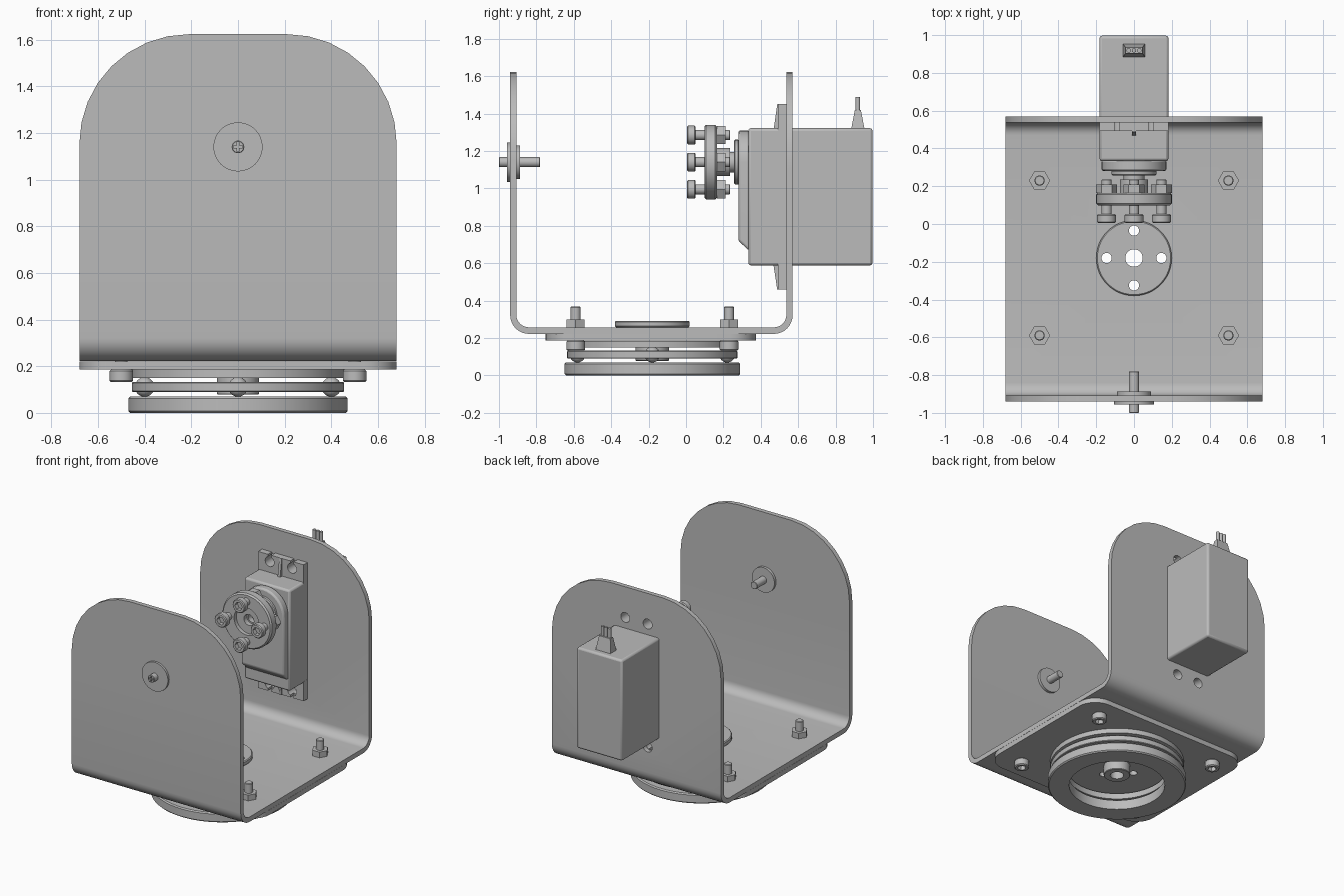
import bpy, bmesh, math
from mathutils import Vector

if "Cube" in bpy.data.objects:
    bpy.data.objects.remove(bpy.data.objects["Cube"], do_unlink=True)

grey = bpy.data.materials.new("metal grey")
grey.use_nodes = True
COL = (0.5, 0.5, 0.5, 1)
grey.diffuse_color = COL
grey.node_tree.nodes["Principled BSDF"].inputs["Base Color"].default_value = COL

PIVOT = 1.14        # height of the tilt axis
PAN_Y = -0.18       # centre of the pan bearing


def place(u, v, h, axis):
    return Vector({"X": (h, u, v), "Y": (u, h, v), "Z": (u, v, h)}[axis])


def finish(name, bm, bevel=0):
    bmesh.ops.remove_doubles(bm, verts=bm.verts, dist=1e-5)
    bmesh.ops.recalc_face_normals(bm, faces=bm.faces)
    mesh = bpy.data.meshes.new(name)
    bm.to_mesh(mesh)
    bm.free()
    mesh.materials.append(grey)
    ob = bpy.data.objects.new(name, mesh)
    bpy.context.collection.objects.link(ob)
    if bevel:
        mod = ob.modifiers.new("bevel", "BEVEL")
        mod.width, mod.segments, mod.limit_method = bevel, 2, "ANGLE"
    return ob


def prism(name, pts, a, b, axis, bevel=0):
    """Extrude an outline from a to b along an axis."""
    bm = bmesh.new()
    ends = [[bm.verts.new(place(u, v, h, axis)) for u, v in pts] for h in (a, b)]
    for ring in ends:
        bm.faces.new(ring)
    for i in range(len(pts)):
        j = (i + 1) % len(pts)
        bm.faces.new((ends[0][i], ends[0][j], ends[1][j], ends[1][i]))
    return finish(name, bm, bevel)


def box(name, x, y, z, bevel=0):
    return prism(name, [(x[0], y[0]), (x[1], y[0]), (x[1], y[1]), (x[0], y[1])], *z, "Z", bevel)


def lathe(name, profile, centre, axis, n=48):
    """Revolve a closed (radius, height) profile."""
    bm = bmesh.new()
    rings = []
    for i in range(n):
        t = math.tau * i / n
        rings.append([bm.verts.new(place(centre[0] + r * math.cos(t), centre[1] + r * math.sin(t), h, axis))
                      for r, h in profile])
    m = len(profile)
    for i in range(n):
        p, q = rings[i], rings[(i + 1) % n]
        for k in range(m):
            if profile[k][0] + profile[(k + 1) % m][0] > 0:
                bm.faces.new((p[k], q[k], q[(k + 1) % m], p[(k + 1) % m]))
    return finish(name, bm)


def disc(name, r, a, b, centre, axis, inner=0, c=0, n=48):
    """Cylinder or ring with chamfered outer edges."""
    outer = [(r - c, a), (r, a + c), (r, b - c), (r - c, b)] if c else [(r, a), (r, b)]
    return lathe(name, [(inner, a)] + outer + [(inner, b)], centre, axis, n)


def fillet(corners, steps=8):
    """Round the corners of an outline; each corner is (u, v, radius)."""
    out = []
    for i, (u, v, r) in enumerate(corners):
        p = Vector((u, v))
        if not r:
            out.append((u, v))
            continue
        d0 = (Vector(corners[i - 1][:2]) - p).normalized()
        d1 = (Vector(corners[(i + 1) % len(corners)][:2]) - p).normalized()
        c = p + (d0 + d1) * r
        for k in range(steps + 1):
            t = math.pi / 2 * k / steps
            out.append(tuple(c - d1 * r * math.cos(t) - d0 * r * math.sin(t)))
    return out


def cut(ob, cutters, op="DIFFERENCE"):
    bpy.context.view_layer.objects.active = ob
    for c in cutters:
        mod = ob.modifiers.new("cut", "BOOLEAN")
        mod.operation, mod.object, mod.solver = op, c, "EXACT"
        bpy.ops.object.modifier_apply(modifier=mod.name)
        bpy.data.objects.remove(c, do_unlink=True)
    return ob


def bolt(name, centre, axis, head, tip, nut):
    """Socket head bolt with a hex nut."""
    h = disc(name + "_head", 0.05, *head, centre, axis, c=0.006, n=32)
    cut(h, [disc("socket", 0.03, head[0] - 0.02, head[0] + 0.03, centre, axis, n=6)])
    disc(name + "_shank", 0.027, head[1] - 0.01, tip, centre, axis, c=0.004, n=24)
    disc(name + "_nut", 0.056, *nut, centre, axis, n=6)


def around(centre, r):
    return [(centre[0] + r * math.cos(k * math.pi / 2), centre[1] + r * math.sin(k * math.pi / 2)) for k in range(4)]


def horn_cutters(centre, axis, a, b):
    return [disc("hole", 0.027, a, b, c, axis, n=24) for c in around(centre, 0.145)] + \
           [disc("hole", 0.046, a, b, centre, axis, n=32)]


# U-shaped bracket with rounded uprights
bracket = prism("bracket", fillet([(-0.94, 0.222, 0.1), (0.57, 0.222, 0.1), (0.57, 1.7, 0), (0.537, 1.7, 0),
                (0.537, 0.257, 0.067), (-0.907, 0.257, 0.067), (-0.907, 1.7, 0), (-0.94, 1.7, 0)]),
                -0.68, 0.68, "X")
outline = fillet([(-0.8, 0.1, 0), (0.8, 0.1, 0), (0.8, 1.0, 0), (0.68, 1.0, 0), (0.68, 1.623, 0.47),
                  (-0.68, 1.623, 0.47), (-0.68, 1.0, 0), (-0.8, 1.0, 0)])
cut(bracket, [prism("outline", outline, -1.2, 1.2, "Y")], "INTERSECT")
pan = (0, PAN_Y)
mounts = [(sx * 0.09, z) for sx in (-1, 1) for z in (0.505, 1.4)]
cut(bracket, [disc("hole", 0.036, 0.5, 0.6, m, "Y", n=24) for m in mounts] + horn_cutters(pan, "Z", 0.1, 0.4))

# Base plate, bearing and pan horn
plate = prism("base_plate", fillet([(-0.68, -0.75, 0.14), (0.68, -0.75, 0.14),
              (0.68, 0.375, 0.14), (-0.68, 0.375, 0.14)]), 0.186, 0.221, "Z")
cut(plate, horn_cutters(pan, "Z", 0.1, 0.4))
upper = disc("upper_race", 0.455, 0.15, 0.185, pan, "Z")
cut(upper, horn_cutters(pan, "Z", 0.1, 0.4))
disc("ball_cage", 0.455, 0.09, 0.132, pan, "Z", inner=0.34, c=0.004, n=64)
disc("lower_race", 0.47, 0, 0.07, pan, "Z", inner=0.325, c=0.008, n=64)
for i, (x, y) in enumerate(around(pan, 0.4)):
    bm = bmesh.new()
    bmesh.ops.create_uvsphere(bm, u_segments=24, v_segments=12, radius=0.042)
    bmesh.ops.translate(bm, verts=bm.verts, vec=(x, y, 0.111))
    finish(f"bearing_ball_{i}", bm)
disc("pan_hub", 0.09, 0.078, 0.155, pan, "Z", inner=0.046, c=0.004)
cut(disc("pan_horn", 0.2, 0.257, 0.292, pan, "Z", c=0.006), horn_cutters(pan, "Z", 0.1, 0.4))
for i, c in enumerate([(x, y) for x in (-0.5, 0.5) for y in (-0.59, 0.23)]):
    bolt(f"base_bolt_{i}", c, "Z", (0.132, 0.186), 0.368, (0.257, 0.298))

# Idle pivot on the front upright
axis_c = (0, PIVOT)
disc("pivot_outer_washer", 0.105, -0.956, -0.938, axis_c, "Y")
disc("pivot_inner_washer", 0.09, -0.908, -0.888, axis_c, "Y")
pin = disc("pivot_pin", 0.027, -1.0, -0.78, axis_c, "Y", c=0.003, n=24)
cut(pin, [box("slot", (-a, a), (-1.1, -0.985), (PIVOT - b, PIVOT + b)) for a, b in ((0.005, 0.02), (0.02, 0.005))])

# Servo body and lid
box("servo_body", (-0.183, 0.183), (0.333, 0.997), (0.588, 1.322), 0.014)
lid = prism("servo_lid", fillet([(-0.172, 0.665, 0), (0.172, 0.665, 0), (0.172, 1.31, 0.171),
            (-0.172, 1.31, 0.171)]), 0.28, 0.34, "Y", 0.012)
for v in lid.data.vertices:
    if v.co.y < 0.3 and v.co.z < 0.7:
        v.co.z += 0.055
disc("servo_boss", 0.12, 0.257, 0.285, axis_c, "Y", c=0.006)

# Slotted mounting ears with stiffening ribs
for label, edge, root, s in (("upper", 1.45, 1.30, 1), ("lower", 0.458, 0.60, -1)):
    ear = box(label + "_ear", (-0.183, 0.183), (0.492, 0.537), sorted((edge, root)))
    hz = edge - s * 0.05
    cut(ear, [disc("hole", 0.036, 0.4, 0.6, (sx * 0.09, hz), "Y", n=24) for sx in (-1, 1)] +
             [box("slot", (sx * 0.09 - 0.014, sx * 0.09 + 0.014), (0.4, 0.6), sorted((hz, edge + s * 0.05)))
              for sx in (-1, 1)])
    prism(label + "_rib", [(0.5, edge), (0.488, edge), (0.468, root + s * 0.01), (0.5, root)], -0.01, 0.01, "X")

# Tilt horn with its bolts and hub
horn = disc("tilt_horn", 0.2, 0.098, 0.165, axis_c, "Y", c=0.01)
cut(horn, [disc("recess", 0.1, 0.05, 0.125, axis_c, "Y"), disc("hole", 0.04, 0.05, 0.2, axis_c, "Y", n=24)])
disc("tilt_hub", 0.075, 0.16, 0.235, axis_c, "Y", inner=0.03)
disc("tilt_shaft", 0.055, 0.2, 0.26, axis_c, "Y")
for i, c in enumerate(around(axis_c, 0.145)):
    bolt(f"tilt_bolt_{i}", c, "Y", (0.005, 0.052), 0.236, (0.165, 0.21))

# Cable plug on the servo
bm = bmesh.new()
loops = [[bm.verts.new((sx * w, 0.919 + sy * d, z)) for sx, sy in ((-1, -1), (1, -1), (1, 1), (-1, 1))]
         for w, d, z in ((0.06, 0.036, 1.315), (0.045, 0.016, 1.42))]
for ring in loops:
    bm.faces.new(ring)
for i in range(4):
    j = (i + 1) % 4
    bm.faces.new((loops[0][i], loops[0][j], loops[1][j], loops[1][i]))
finish("cable_plug", bm)
for i in (-1, 0, 1):
    disc(f"cable_wire_{i + 2}", 0.012, 1.41, 1.488, (i * 0.028, 0.919), "Z", n=16)

# Smooth round surfaces, keep sharp edges
for ob in bpy.data.objects:
    ob.select_set(ob.type == "MESH" and grey.name in ob.data.materials)
bpy.ops.object.shade_smooth_by_angle(angle=math.radians(30))
